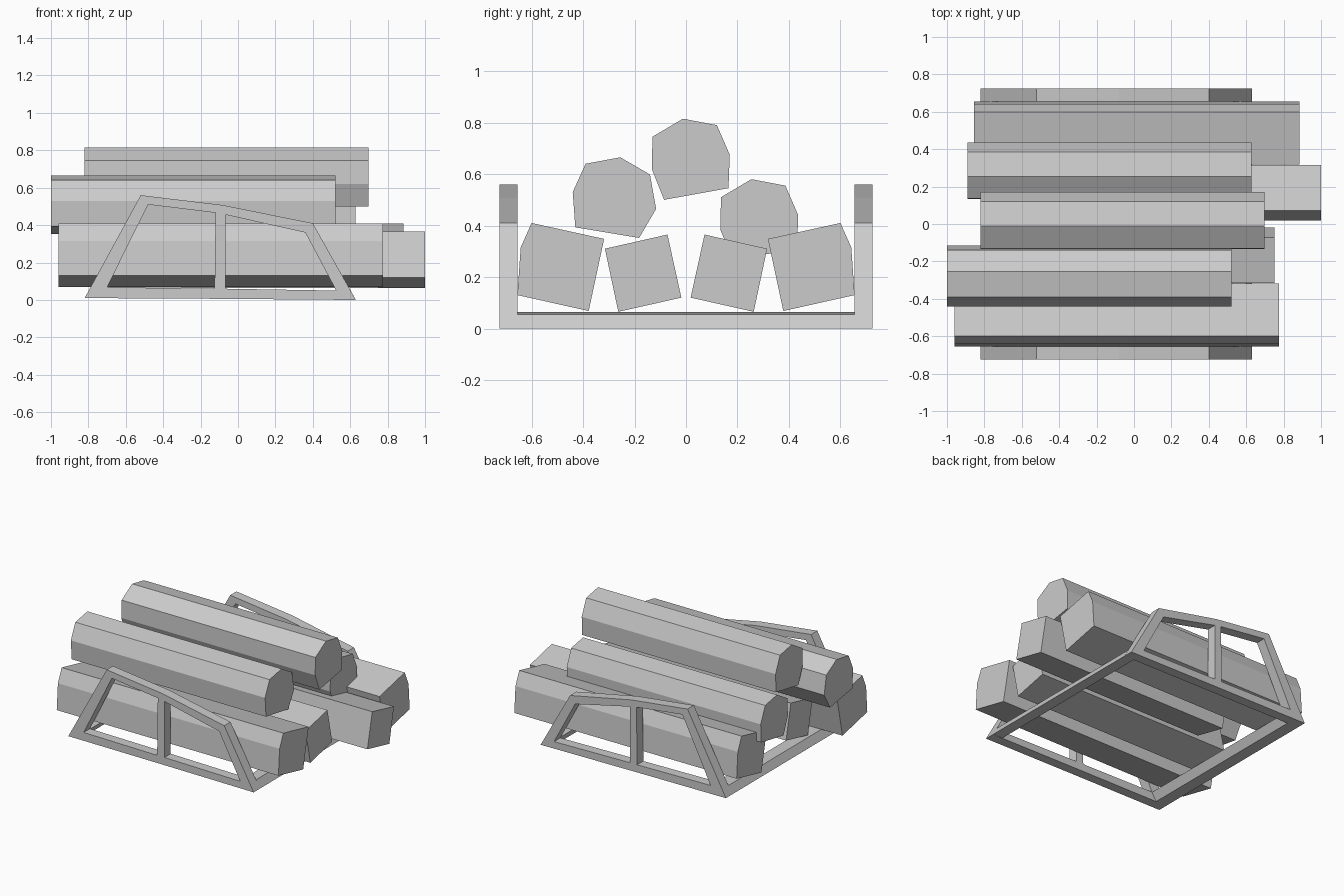
import bpy, bmesh
from mathutils import Vector

if "Cube" in bpy.data.objects:
    bpy.data.objects.remove(bpy.data.objects["Cube"])


def make_object(name, bm):
    bmesh.ops.recalc_face_normals(bm, faces=bm.faces)
    me = bpy.data.meshes.new(name)
    bm.to_mesh(me)
    bm.free()
    ob = bpy.data.objects.new(name, me)
    bpy.context.collection.objects.link(ob)
    return ob


def extrude(name, points, faces, offset):
    """Solid made by sweeping flat faces along an offset."""
    bm = bmesh.new()
    vs = [bm.verts.new(p) for p in points]
    fs = [bm.faces.new([vs[i] for i in f]) for f in faces]
    out = bmesh.ops.extrude_face_region(bm, geom=fs, use_keep_orig=True)
    moved = [g for g in out["geom"] if isinstance(g, bmesh.types.BMVert)]
    bmesh.ops.translate(bm, verts=moved, vec=Vector(offset))
    return make_object(name, bm)


def log(name, profile, x0, x1):
    extrude(name, [(x0, y, z) for y, z in profile],
            [range(len(profile))], (x1 - x0, 0, 0))


def mirrored(profile):
    return [(-y, z) for y, z in profile]


def shifted(profile, dy, dz):
    return [(y + dy, z + dz) for y, z in profile]


# Side frames: outer outline, then the two window openings
outline = [(-.82, .01), (-.52, .56), (-.08, .507), (.40, .41), (.63, 0), (-.09, .006)]
rear_window = [(-.70, .068), (-.48, .51), (-.12, .466), (-.125, .06)]
front_window = [(-.068, .06), (-.068, .456), (.36, .36), (.525, .05)]
frame_faces = [(0, 1, 7, 6), (1, 2, 8, 7), (2, 11, 8), (2, 3, 12, 11),
               (3, 4, 13, 12), (4, 5, 10, 13), (5, 9, 10), (5, 0, 6, 9),
               (9, 8, 11, 10)]
frame_pts = outline + rear_window + front_window
for name, y in (("side_frame_near", -.725), ("side_frame_far", .655)):
    extrude(name, [(x, y, z) for x, z in frame_pts], frame_faces, (0, .07, 0))

# Cross bars joining the frames
bars = {
    "cross_bar_left": [(-.82, .01), (-.79, .065), (-.70, .065), (-.735, .01)],
    "cross_bar_right": [(.63, 0), (.60, .055), (.525, .055), (.55, .003)],
}
for name, profile in bars.items():
    extrude(name, [(x, -.655, z) for x, z in profile], [range(4)], (0, 1.31, 0))

# Bottom row of beams
outer_beam = [(-.655, .13), (-.642, .315), (-.60, .41), (-.318, .348), (-.378, .068)]
inner_beam = [(-.315, .31), (-.072, .365), (-.018, .12), (-.263, .065)]
log("outer_beam_near", outer_beam, -.96, .775)
log("outer_beam_far", mirrored(outer_beam), -.855, .885)
log("inner_beam_near", inner_beam, -.77, .75)
log("inner_beam_far", mirrored(inner_beam), -.52, 1.0)

# Upper seven-sided logs
top_log = [(-.012, .815), (.12, .79), (.17, .675), (.165, .545),
           (-.085, .50), (-.133, .62), (-.13, .745)]
near_log = [(-.255, .665), (-.14, .598), (-.116, .465), (-.182, .352),
            (-.43, .393), (-.44, .53), (-.39, .64)]
log("top_log", top_log, -.82, .697)
log("upper_log_far", shifted(top_log, .266, -.235), -.89, .628)
log("upper_log_near", near_log, -1.0, .52)
